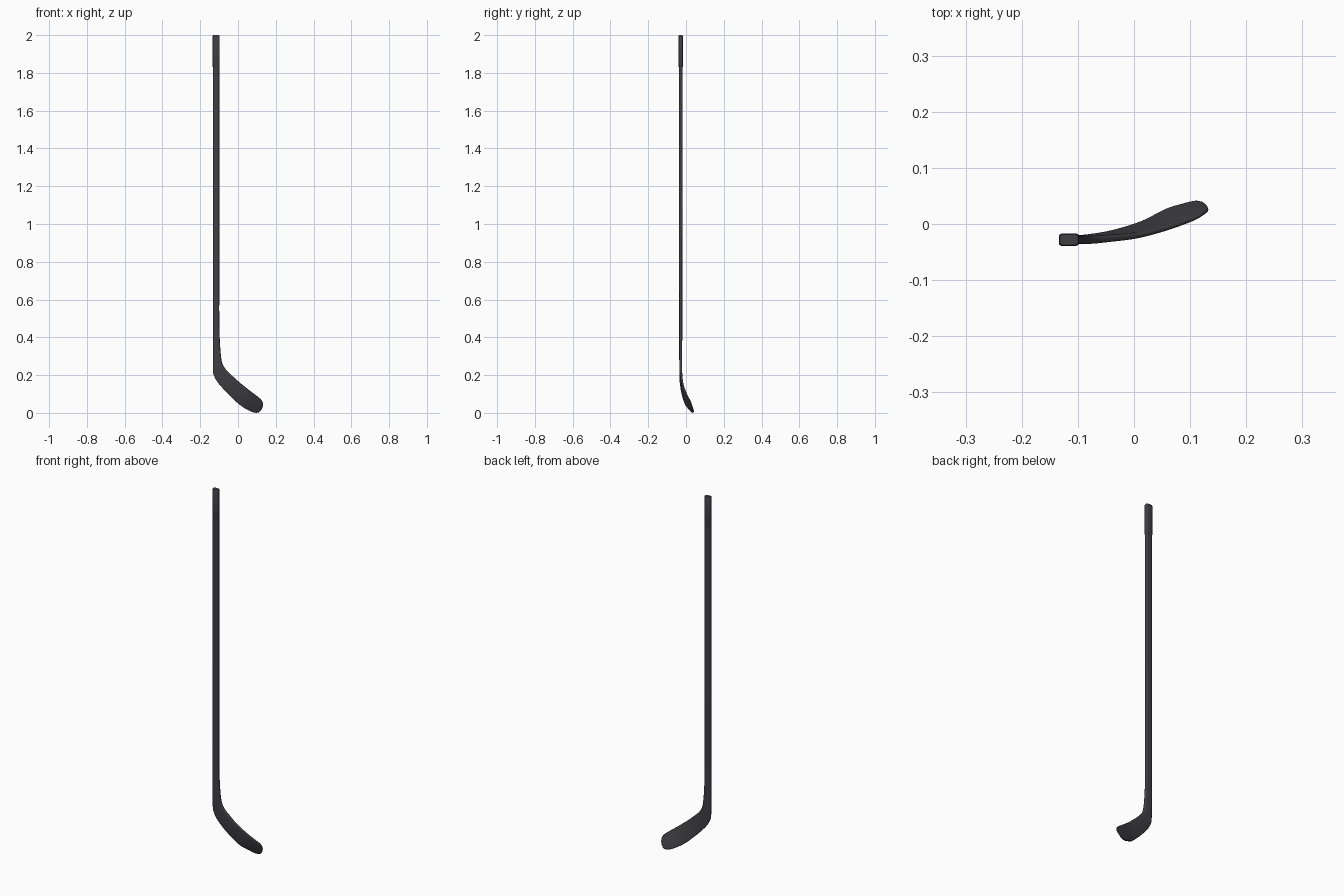
import bpy, bmesh, math
from mathutils import Vector

if "Cube" in bpy.data.objects:
    bpy.data.objects.remove(bpy.data.objects["Cube"])

dark = bpy.data.materials.new("dark_composite")
dark.diffuse_color = (0.05, 0.05, 0.057, 1)
dark.use_nodes = True
dark.node_tree.nodes["Principled BSDF"].inputs["Base Color"].default_value = dark.diffuse_color


def spline(rows, steps):
    """Catmull-Rom interpolation of rows of values."""
    out = []
    for i in range(len(rows) - 1):
        p = [rows[max(0, min(len(rows) - 1, i + k))] for k in (-1, 0, 1, 2)]
        for s in range(steps):
            t = s / steps
            out.append([0.5 * (2 * b + (c - a) * t + (2 * a - 5 * b + 4 * c - d) * t * t
                               + (3 * b - a - 3 * c + d) * t ** 3)
                        for a, b, c, d in zip(*p)])
    return out + [list(rows[-1])]


def ring(a, b, thick, tangent, rfac, seg=4):
    """Rounded rectangle whose long axis runs from edge point b to edge point a."""
    u = (a - b).normalized()
    n = tangent.cross(u).normalized()
    mid, w, h = (a + b) / 2, (a - b).length / 2, thick / 2
    r = min(rfac * thick, w * 0.95)
    pts = []
    for q, (sx, sy) in enumerate(((1, 1), (-1, 1), (-1, -1), (1, -1))):
        for k in range(seg + 1):
            ang = math.pi / 2 * (q + k / seg)
            pts.append(mid + u * (sx * (w - r) + r * math.cos(ang))
                       + n * (sy * (h - r) + r * math.sin(ang)))
    return pts


def loft(name, rows):
    """Skin sections given as (a xyz, b xyz, thickness, corner factor)."""
    bm = bmesh.new()
    A = [Vector(r[0:3]) for r in rows]
    B = [Vector(r[3:6]) for r in rows]
    M = [(a + b) / 2 for a, b in zip(A, B)]
    rings = []
    for i, r in enumerate(rows):
        tan = M[min(i + 1, len(M) - 1)] - M[max(i - 1, 0)]
        rings.append([bm.verts.new(p) for p in ring(A[i], B[i], r[6], tan, r[7])])
    n = len(rings[0])
    for p, q in zip(rings, rings[1:]):
        for k in range(n):
            bm.faces.new((p[k], p[(k + 1) % n], q[(k + 1) % n], q[k]))
    bm.faces.new(rings[0])
    bm.faces.new(rings[-1])
    bmesh.ops.recalc_face_normals(bm, faces=bm.faces)
    me = bpy.data.meshes.new(name)
    bm.to_mesh(me)
    bm.free()
    me.materials.append(dark)
    ob = bpy.data.objects.new(name, me)
    bpy.context.collection.objects.link(ob)
    bpy.ops.object.select_all(action='DESELECT')
    ob.select_set(True)
    bpy.context.view_layer.objects.active = ob
    bpy.ops.object.shade_smooth_by_angle(angle=math.radians(40))
    return ob


# Shaft flowing into the curved blade: upper edge, lower edge, thickness, rounding
Y = -0.028
sections = [
    (-.099, Y, 1.84, -.133, Y, 1.84, .019, .28),
    (-.099, Y, 1.20, -.133, Y, 1.20, .019, .28),
    (-.099, Y, .70, -.133, Y, .70, .018, .28),
    (-.099, Y, .50, -.133, Y, .50, .017, .28),
    (-.095, Y, .36, -.133, Y, .34, .016, .3),
    (-.085, Y, .27, -.133, Y, .235, .015, .32),
    (-.068, -.028, .235, -.129, Y, .203, .014, .36),
    (-.045, -.026, .21, -.106, -.027, .16, .013, .4),
    (.01, -.020, .16, -.05, -.018, .098, .011, .45),
    (.06, -.007, .12, .01, .000, .042, .010, .45),
    (.106, .009, .085, .055, .023, .014, .009, .45),
    (.124, .019, .068, .085, .033, .002, .008, .45),
    (.132, .026, .050, .109, .039, .003, .007, .45),
    (.130, .032, .034, .122, .038, .017, .006, .45),
]
loft("shaft_and_blade", spline(sections, 5))

# Slightly thicker butt grip with a softened top rim
grip = [(-.098 - d, Y, z, -.134 + d, Y, z, .022 - 2 * d, .25)
        for z, d in ((1.83, .0007), (1.832, 0), (1.996, 0), (2.0, .002))]
loft("butt_grip", grip)
